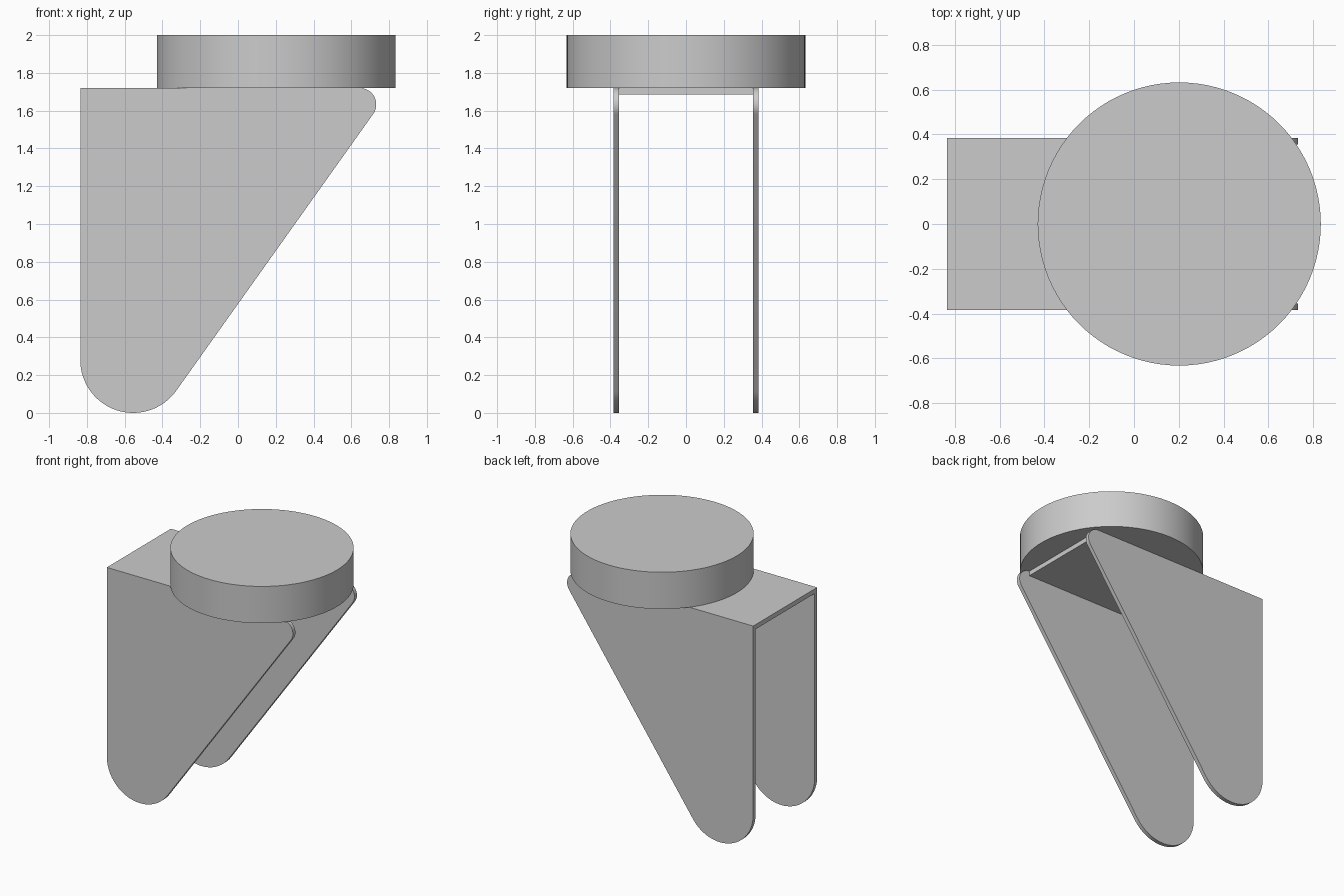
import bpy, bmesh
from math import sin, cos, pi, radians, atan2, asin, hypot

cube = bpy.data.objects.get("Cube")
if cube:
    bpy.data.objects.remove(cube, do_unlink=True)

grey = bpy.data.materials.new("plain grey")
grey.use_nodes = True
colour = (0.6, 0.6, 0.6, 1)
grey.diffuse_color = colour
grey.node_tree.nodes["Principled BSDF"].inputs["Base Color"].default_value = colour


def arc(cx, cz, r, start, end, steps):
    """Points on a circular arc in the x-z plane."""
    angles = [start + (end - start) * i / steps for i in range(steps + 1)]
    return [(cx + r * cos(a), cz + r * sin(a)) for a in angles]


def prism(name, profile, half_width):
    """Extrude an x-z profile evenly to both sides along y."""
    bm = bmesh.new()
    face = bm.faces.new([bm.verts.new((x, -half_width, z)) for x, z in profile])
    new = bmesh.ops.extrude_face_region(bm, geom=[face])["geom"]
    verts = [v for v in new if isinstance(v, bmesh.types.BMVert)]
    bmesh.ops.translate(bm, verts=verts, vec=(0, 2 * half_width, 0))
    bmesh.ops.recalc_face_normals(bm, faces=bm.faces)
    mesh = bpy.data.meshes.new(name)
    bm.to_mesh(mesh)
    bm.free()
    mesh.materials.append(grey)
    obj = bpy.data.objects.new(name, mesh)
    bpy.context.collection.objects.link(obj)
    return obj


def smooth(obj):
    bpy.ops.object.select_all(action="DESELECT")
    obj.select_set(True)
    bpy.context.view_layer.objects.active = obj
    bpy.ops.object.shade_smooth_by_angle(angle=radians(30))


# Fork: side outline with a round foot and a small round upper corner
left, top = -0.835, 1.72
foot_r, tip_r = 0.28, 0.087
foot_x, foot_z = left + foot_r, foot_r
tip_x, tip_z = 0.645, top - tip_r
dx, dz = tip_x - foot_x, tip_z - foot_z
tangent = atan2(dz, dx) + asin((foot_r - tip_r) / hypot(dx, dz)) - pi / 2
outline = [(left, top)]
outline += arc(foot_x, foot_z, foot_r, -pi, tangent, 32)
outline += arc(tip_x, tip_z, tip_r, tangent, pi / 2, 20)
fork = prism("fork_bracket", outline, 0.385)

# Channel between the two side plates, leaving a thin top plate
under = top - 0.035
channel = prism("channel_cutter", [(-1, -0.1), (1, -0.1), (1, 1.9), (tip_x, 1.9),
                                   (tip_x, under), (-1, under)], 0.355)
channel.hide_render = True
cut = fork.modifiers.new("channel", "BOOLEAN")
cut.operation = "DIFFERENCE"
cut.solver = "EXACT"
cut.object = channel
bpy.context.view_layer.objects.active = fork
bpy.ops.object.modifier_apply(modifier=cut.name)
bpy.data.objects.remove(channel, do_unlink=True)
smooth(fork)

# Swivel disc on top
bpy.ops.mesh.primitive_cylinder_add(vertices=96, radius=0.632, depth=2 - top,
                                    location=(0.202, 0, (2 + top) / 2))
disc = bpy.context.object
disc.name = "swivel_disc"
disc.data.materials.append(grey)
smooth(disc)
